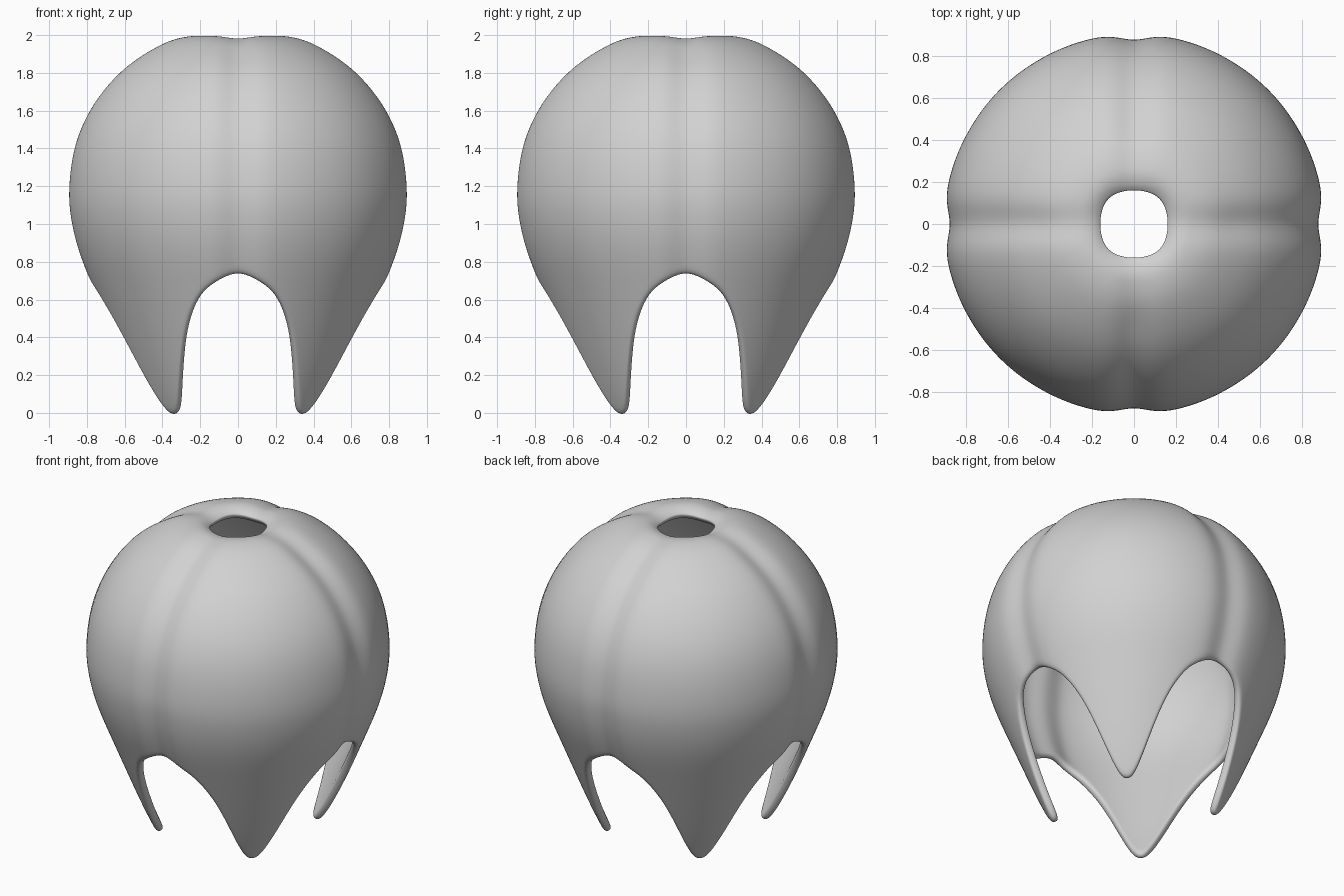
import bpy, bmesh, math

cube = bpy.data.objects.get("Cube")
if cube:
    bpy.data.objects.remove(cube, do_unlink=True)

COLUMNS, ROWS, WALL = 96, 28, 0.05

# Radius and height of the shell, from the top opening down to a petal tip
PROFILE = [(.155, 1.958), (.2, 1.988), (.28, 1.997), (.42, 1.957), (.62, 1.825), (.78, 1.635),
           (.876, 1.42), (.909, 1.18), (.893, 1.0), (.848, .83), (.777, .65),
           (.704, .47), (.622, .27), (.553, .11), (.49, -.02)]
# Angle from the groove (degrees) and height of the scalloped lower rim
RIM = [(0, .72), (6, .7), (14, .635), (19, .55), (24, .43), (30, .24), (36, .075),
       (41, -.007), (45, -.02)]


def spline(points, t):
    """Smooth curve through the points, t in 0..len-1."""
    i = min(int(t), len(points) - 2)
    f = t - i
    a, b, c, d = (points[max(0, min(len(points) - 1, i + k))] for k in (-1, 0, 1, 2))
    return [0.5 * (2 * q + (r - p) * f + (2 * p - 5 * q + 4 * r - s) * f ** 2
                   + (3 * q - p - 3 * r + s) * f ** 3) for p, q, r, s in zip(a, b, c, d)]


def solve(points, axis, value, low):
    """Curve parameter at which a coordinate reaches the value."""
    high = len(points) - 1
    rising = points[-1][axis] > points[0][axis]
    for _ in range(30):
        mid = (low + high) / 2
        if (spline(points, mid)[axis] < value) == rising:
            low = mid
        else:
            high = mid
    return low


def shell_point(angle, t):
    r, z = spline(PROFILE, t)
    r0, z0 = spline(PROFILE, max(t - .01, 0))
    r1, z1 = spline(PROFILE, min(t + .01, len(PROFILE) - 1))
    length = math.hypot(r1 - r0, z1 - z0)
    normal_r, normal_z = (z0 - z1) / length, (r1 - r0) / length
    # Four grooves of constant width pressed in along the axes, fading at the top
    side = r * min(abs(math.sin(angle)), abs(math.cos(angle)))
    dent = .032 * min(1, r / .5) * math.exp(-(side / .085) ** 2)
    # Top opening is a slightly squared circle
    r += .008 * math.sin(2 * angle) ** 2 * max(0, 1 - (r - .155) / .2)
    r -= dent * max(normal_r, 0)
    return (r * math.cos(angle), r * math.sin(angle), z - dent * normal_z)


# Petal shell: columns run from the opening to the scalloped rim
bm = bmesh.new()
grid = []
for c in range(COLUMNS):
    degrees = 360 * c / COLUMNS
    from_groove = 45 - abs(degrees % 90 - 45)
    rim_z = spline(RIM, solve(RIM, 0, from_groove, 0))[1]
    end = solve(PROFILE, 1, rim_z, 2)
    grid.append([bm.verts.new(shell_point(math.radians(degrees), end * k / ROWS))
                 for k in range(ROWS + 1)])
for c in range(COLUMNS):
    left, right = grid[c], grid[(c + 1) % COLUMNS]
    for k in range(ROWS):
        bm.faces.new((left[k], left[k + 1], right[k + 1], right[k]))
bm.normal_update()
mesh = bpy.data.meshes.new("petal_shell")
bm.to_mesh(mesh)
bm.free()
shell = bpy.data.objects.new("petal_shell", mesh)
bpy.context.collection.objects.link(shell)

# Wall thickness and softened rims
solid = shell.modifiers.new("wall", 'SOLIDIFY')
solid.thickness = WALL
solid.offset = -1
soft = shell.modifiers.new("soft_rims", 'SUBSURF')
soft.levels = soft.render_levels = 2
for face in mesh.polygons:
    face.use_smooth = True

gray = bpy.data.materials.new("light_gray")
gray.use_nodes = True
COLOR = (.64, .64, .64, 1)
gray.diffuse_color = COLOR
gray.node_tree.nodes["Principled BSDF"].inputs["Base Color"].default_value = COLOR
mesh.materials.append(gray)
